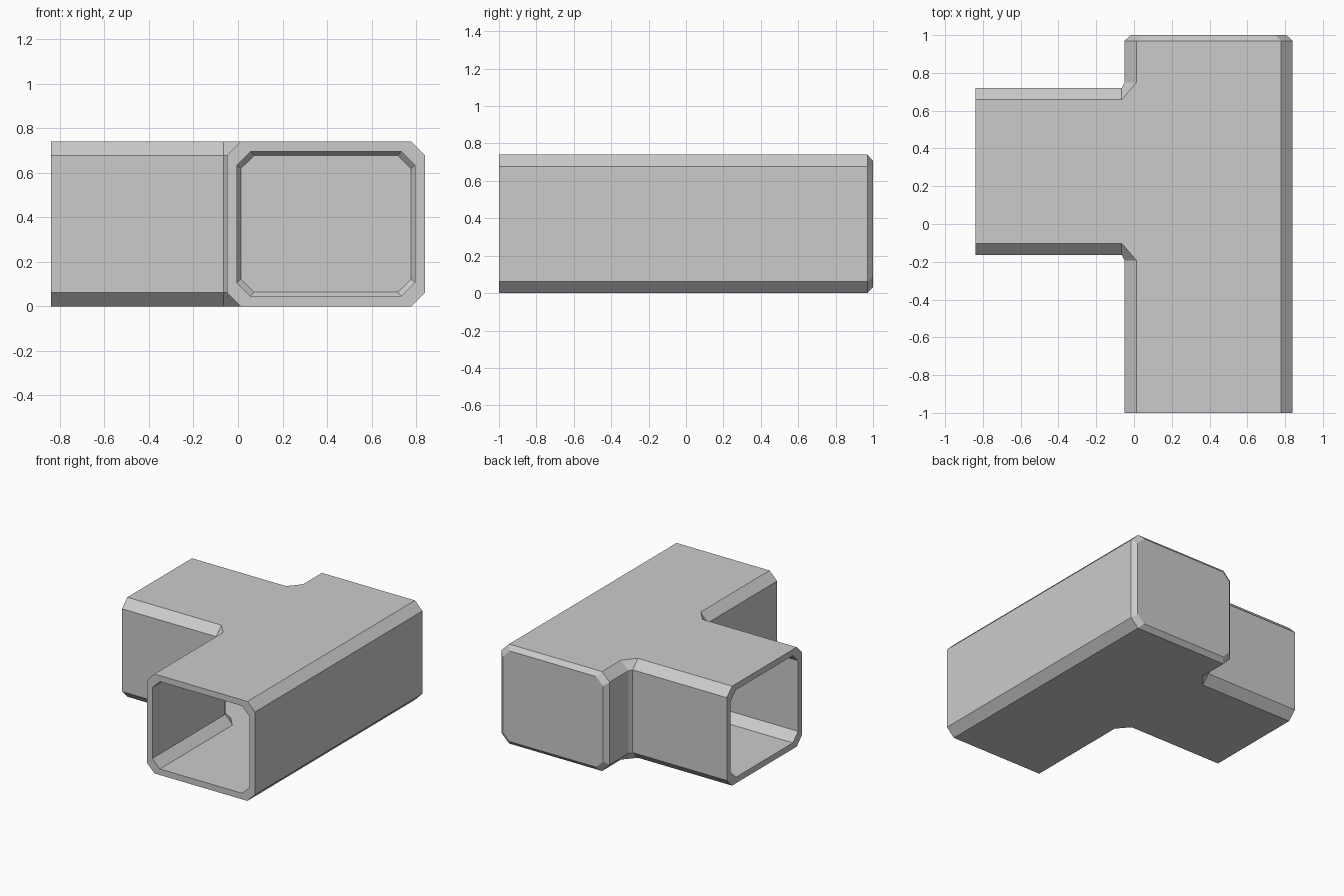
import bpy, bmesh

if "Cube" in bpy.data.objects:
    bpy.data.objects.remove(bpy.data.objects["Cube"])

H = 0.74          # height
T = 0.045         # wall thickness
C = 0.062         # chamfer along the tube edges
CY = 0.278        # centre line of the side branch


def ring(layers, i, j):
    """Octagonal cross-section made from plan points i and j of all layers."""
    return ([layers[0][i]] + [l[j] for l in layers] +
            [l[i] for l in layers[:0:-1]])


def tee_skin(bm, t, back, cap_depth, cap_inset):
    """One skin of the T-shaped tube, inset by t; open at front and left."""
    layers = []
    for z, c in ((t, C), (t + C, 0), (H - t - C, 0), (H - t, C)):
        xl, xr = -0.05 + t + c, 0.84 - t - c
        b, jy, jx = 0.442 - t - c, 0.47 - t, -0.065 + t
        plan = [(xl, -1), (xr, -1), (xr, back), (xl, back),
                (xl, CY + jy), (jx, CY + b), (-0.84, CY + b),
                (-0.84, CY - b), (jx, CY - b), (xl, CY - jy)]
        layers.append([bm.verts.new((x, y, z)) for x, y in plan])

    # side walls and long chamfers, leaving the three ends open
    for lo, hi in zip(layers, layers[1:]):
        for i in (1, 3, 4, 5, 7, 8, 9):
            j = (i + 1) % 10
            bm.faces.new((lo[i], lo[j], hi[j], hi[i]))
    # floor and ceiling
    bm.faces.new(layers[0])
    bm.faces.new(layers[-1])

    # chamfered back cap
    edge = ring(layers, 2, 3)
    cx, cz = 0.395, H / 2
    hx, hz = 0.445 - t, H / 2 - t
    cap = [bm.verts.new((cx + (v.co.x - cx) * (1 - cap_inset / hx),
                         back + cap_depth,
                         cz + (v.co.z - cz) * (1 - cap_inset / hz)))
           for v in edge]
    bridge(bm, edge, cap)
    bm.faces.new(cap)
    return ring(layers, 0, 1), ring(layers, 6, 7)


def bridge(bm, a, b):
    n = len(a)
    for i in range(n):
        j = (i + 1) % n
        bm.faces.new((a[i], a[j], b[j], b[i]))


bm = bmesh.new()
# outer and inner skins
outer = tee_skin(bm, 0, 0.97, 0.03, 0.033)
inner = tee_skin(bm, T, 0.93, 0.025, 0.018)
# rims of the two open ends
for o, i in zip(outer, inner):
    bridge(bm, o, i)
bmesh.ops.recalc_face_normals(bm, faces=bm.faces)

mesh = bpy.data.meshes.new("tee_duct")
bm.to_mesh(mesh)
bm.free()
bpy.context.collection.objects.link(bpy.data.objects.new("tee_duct", mesh))
